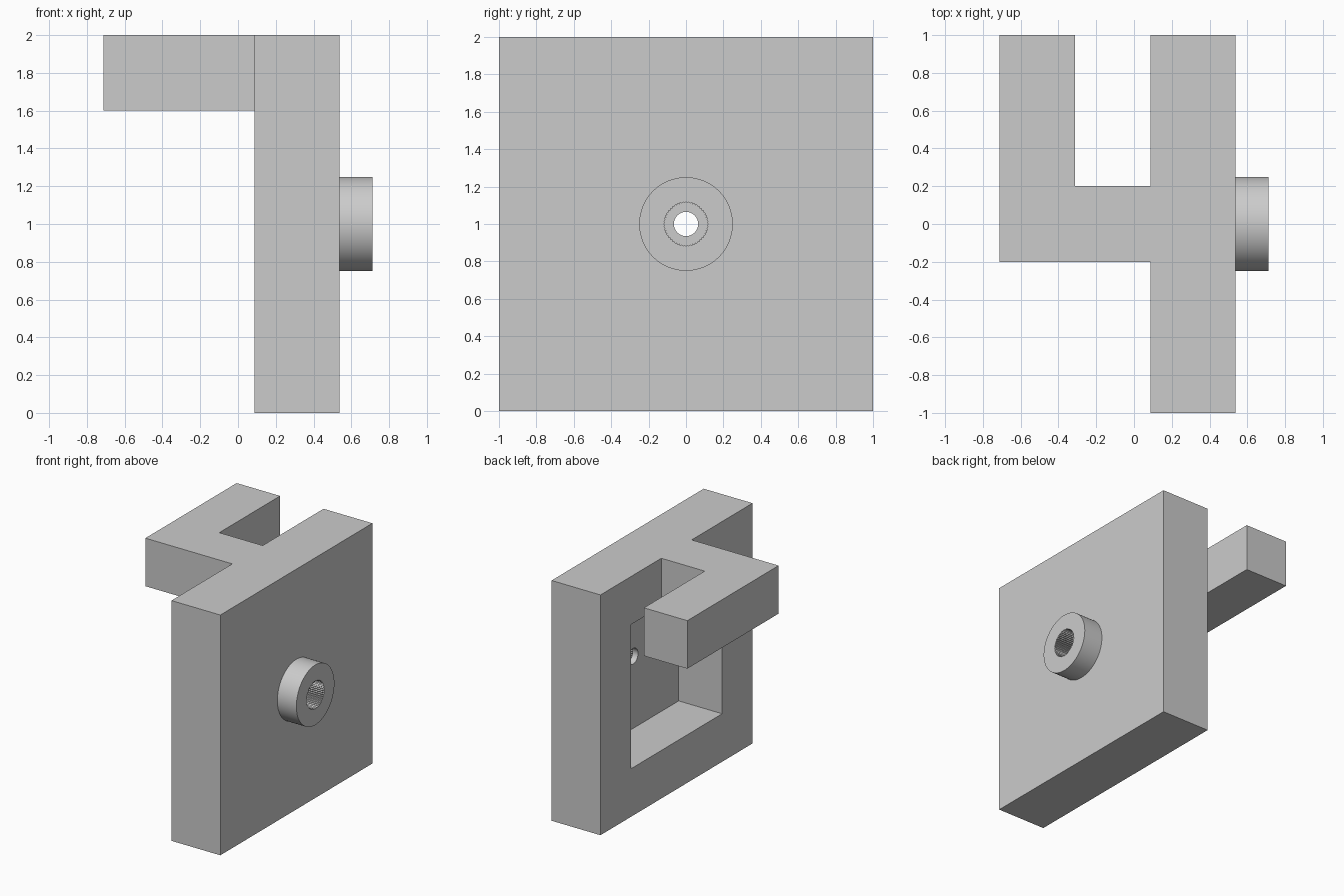
import bpy, bmesh, math

old = bpy.data.objects.get("Cube")
if old:
    bpy.data.objects.remove(old, do_unlink=True)

# Single plain grey
grey = bpy.data.materials.new("plain_grey")
grey.use_nodes = True
colour = (0.6, 0.6, 0.6, 1)
grey.diffuse_color = colour
grey.node_tree.nodes["Principled BSDF"].inputs["Base Color"].default_value = colour

PLATE_BACK, PLATE_FRONT, BOSS_END = 0.0875, 0.5375, 0.7125
ARM_END = -BOSS_END
POCKET_FLOOR = PLATE_BACK + 0.4


def prism(name, points, along):
    """Extrude a closed outline of 3D points by the vector along."""
    bm = bmesh.new()
    face = bm.faces.new([bm.verts.new(p) for p in points])
    ext = bmesh.ops.extrude_face_region(bm, geom=[face])
    moved = [v for v in ext["geom"] if isinstance(v, bmesh.types.BMVert)]
    bmesh.ops.translate(bm, verts=moved, vec=along)
    bmesh.ops.recalc_face_normals(bm, faces=bm.faces)
    mesh = bpy.data.meshes.new(name)
    bm.to_mesh(mesh)
    bm.free()
    mesh.materials.append(grey)
    obj = bpy.data.objects.new(name, mesh)
    bpy.context.collection.objects.link(obj)
    return obj


def box(name, x, y, z):
    outline = [(x[0], y[0], z[0]), (x[1], y[0], z[0]), (x[1], y[1], z[0]), (x[0], y[1], z[0])]
    return prism(name, outline, (0, 0, z[1] - z[0]))


def rod(name, x, radii, count):
    """Round or splined rod along x, cycling through the given radii."""
    outline = []
    for i in range(count):
        a, r = math.tau * i / count, radii[i % len(radii)]
        outline.append((x[0], r * math.cos(a), 1 + r * math.sin(a)))
    return prism(name, outline, (x[1] - x[0], 0, 0))


def combine(target, tool, operation):
    mod = target.modifiers.new(operation, "BOOLEAN")
    mod.operation, mod.object, mod.solver = operation, tool, "EXACT"
    bpy.ops.object.select_all(action="DESELECT")
    bpy.context.view_layer.objects.active = target
    target.select_set(True)
    bpy.ops.object.modifier_apply(modifier=mod.name)
    bpy.data.objects.remove(tool, do_unlink=True)


# Square plate with a hooked arm at the top edge
plate = box("plate_with_hook", (PLATE_BACK, PLATE_FRONT), (-1, 1), (0, 2))
inner = PLATE_BACK + 0.1
hook = [(ARM_END, -0.2), (inner, -0.2), (inner, 0.2), (ARM_END + 0.4, 0.2),
        (ARM_END + 0.4, 1), (ARM_END, 1)]
combine(plate, prism("hook_arm", [(x, y, 1.6) for x, y in hook], (0, 0, 0.4)), "UNION")

# Square pocket in the back of the plate, with a small hole through its floor
combine(plate, box("pocket", (PLATE_BACK - 0.05, POCKET_FLOOR), (-0.6, 0.6), (0.4, 1.6)), "DIFFERENCE")
combine(plate, rod("shaft_hole", (POCKET_FLOOR - 0.05, PLATE_FRONT + 0.05), [0.065], 48), "DIFFERENCE")

# Round boss with a finely splined bore
boss = rod("boss", (PLATE_FRONT, BOSS_END), [0.25], 96)
combine(boss, rod("bore", (PLATE_FRONT - 0.05, BOSS_END + 0.05), [0.118, 0.111], 96), "DIFFERENCE")

for obj in (plate, boss):
    bpy.ops.object.select_all(action="DESELECT")
    bpy.context.view_layer.objects.active = obj
    obj.select_set(True)
    bpy.ops.object.shade_smooth_by_angle(angle=math.radians(25))
